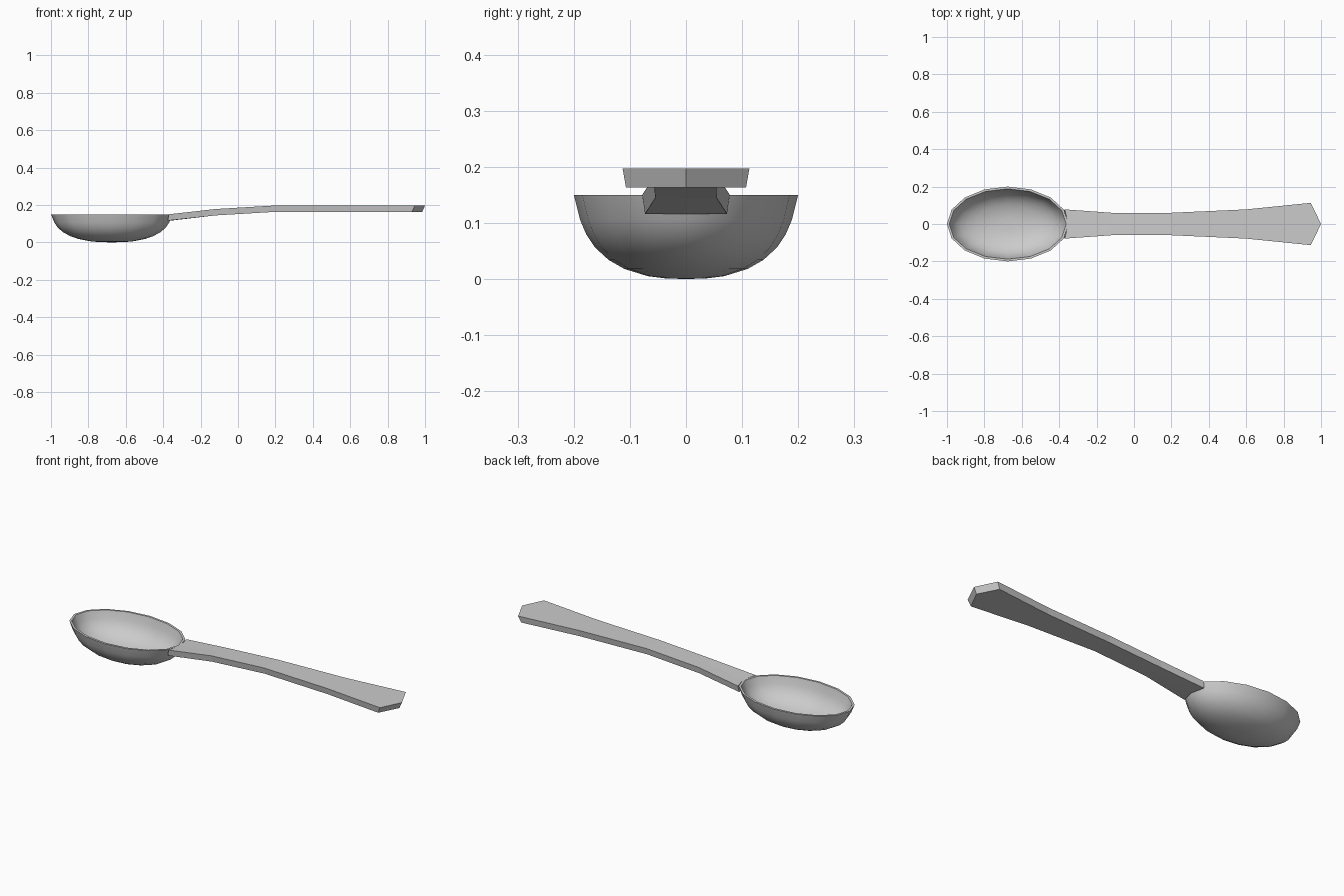
import bpy, bmesh, math

if "Cube" in bpy.data.objects:
    bpy.data.objects.remove(bpy.data.objects["Cube"])

SIDES = 16
CX = -0.675


def make_object(name, bm):
    bmesh.ops.recalc_face_normals(bm, faces=bm.faces)
    mesh = bpy.data.meshes.new(name)
    bm.to_mesh(mesh)
    bm.free()
    obj = bpy.data.objects.new(name, mesh)
    bpy.context.collection.objects.link(obj)
    return obj


def bridge(bm, a, b, closed=True):
    n = len(a)
    for i in range(n if closed else n - 1):
        j = (i + 1) % n
        bm.faces.new((a[i], a[j], b[j], b[i]))


# Bowl: oval rings running up the outside, over the rim and down the inside
outer = [(0.18, 0.001), (0.34, 0.005), (0.55, 0.018), (0.69, 0.034),
         (0.81, 0.056), (0.89, 0.080), (0.945, 0.106), (1.0, 0.15)]
wall = 0.012
bm = bmesh.new()


def oval(rx, ry, z):
    angles = [2 * math.pi * i / SIDES for i in range(SIDES)]
    return [bm.verts.new((CX + rx * math.cos(a), ry * math.sin(a), z)) for a in angles]


rings = [oval(0.325 * r, 0.2 * r, z) for r, z in outer]
for r, z in reversed(outer):
    lift = wall * (0.15 - z) / 0.15
    rings.append(oval((0.325 - wall) * r, (0.2 - wall) * r, z + lift))
for a, b in zip(rings, rings[1:]):
    bridge(bm, a, b)
for ring, z in ((rings[0], 0.0), (rings[-1], wall)):
    pole = bm.verts.new((CX, 0, z))
    for i in range(SIDES):
        bm.faces.new((ring[i], ring[(i + 1) % SIDES], pole))
bowl = make_object("bowl", bm)
bpy.context.view_layer.objects.active = bowl
bowl.select_set(True)
bpy.ops.object.shade_smooth_by_angle(angle=math.radians(40))

# Handle: stations of (side x, centre x, half width, z) for the top and underside
top = [(-0.37, -0.352, 0.078, 0.15), (-0.12, -0.12, 0.06, 0.178), (0.2, 0.2, 0.06, 0.197),
       (0.6, 0.6, 0.078, 0.197), (0.945, 1.0, 0.113, 0.197)]
under = [(-0.376, -0.36, 0.073, 0.116), (-0.12, -0.12, 0.055, 0.144), (0.2, 0.2, 0.054, 0.163),
         (0.6, 0.6, 0.072, 0.163), (0.93, 0.985, 0.107, 0.163)]
bm = bmesh.new()
loops = []
for t, u in zip(top, under):
    loop = [(t[0], -t[2], t[3]), (t[1], 0, t[3]), (t[0], t[2], t[3]),
            (u[0], u[2], u[3]), (u[1], 0, u[3]), (u[0], -u[2], u[3])]
    loops.append([bm.verts.new(p) for p in loop])
for a, b in zip(loops, loops[1:]):
    bridge(bm, a, b)
for v in (loops[0], loops[-1]):
    bm.faces.new((v[0], v[1], v[4], v[5]))
    bm.faces.new((v[1], v[2], v[3], v[4]))
make_object("handle", bm)
